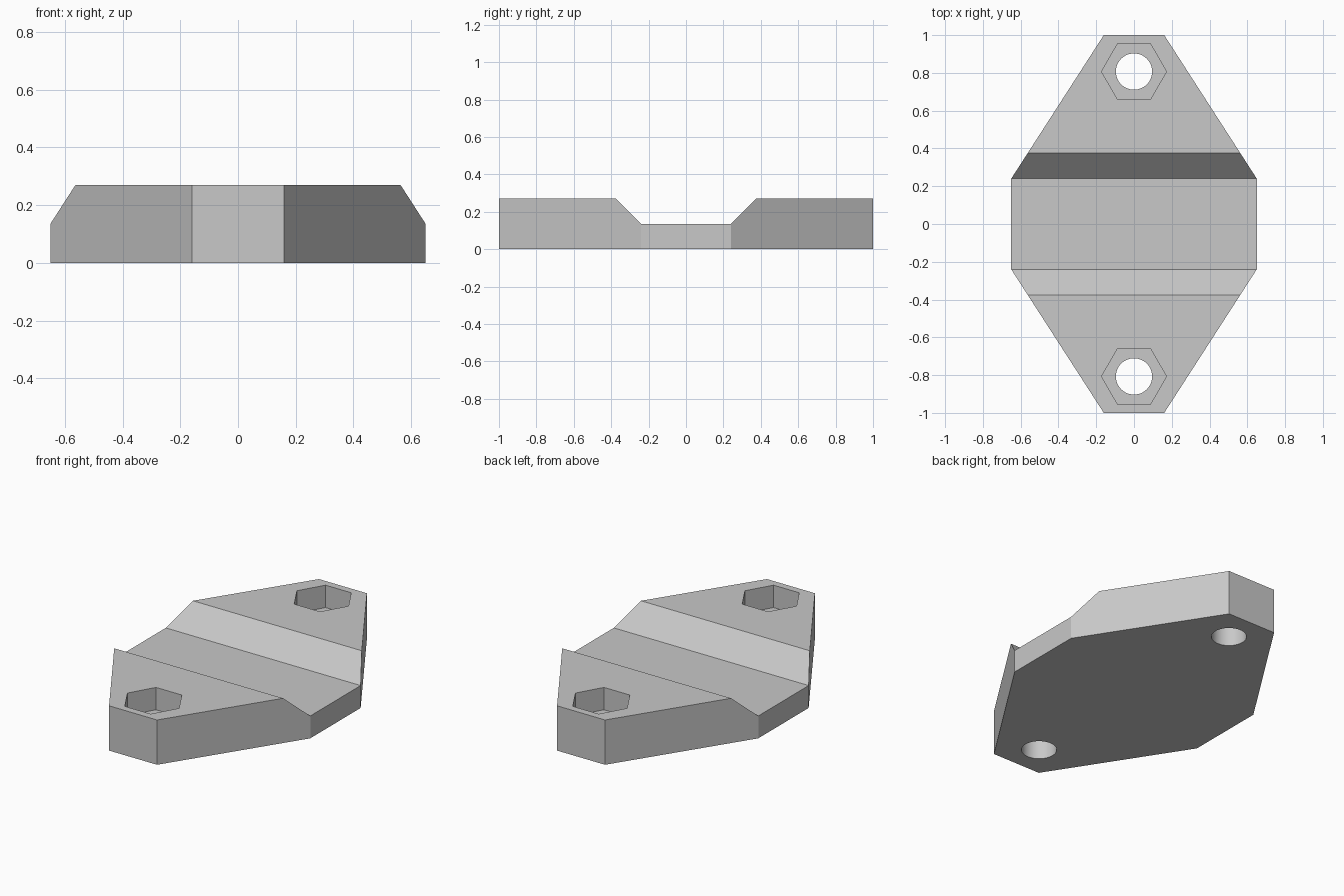
import bpy, bmesh, math
from mathutils import Matrix

cube = bpy.data.objects.get("Cube")
if cube:
    bpy.data.objects.remove(cube, do_unlink=True)

HEIGHT = 0.27
FLOOR = 0.135      # channel floor and nut pocket floor
BOLT_Y = 0.807

grey = bpy.data.materials.new("light_grey")
grey.use_nodes = True
colour = (0.58, 0.58, 0.58, 1)
grey.diffuse_color = colour
grey.node_tree.nodes["Principled BSDF"].inputs["Base Color"].default_value = colour


def prism(name, points, offset):
    """Extrude a closed polygon along an offset."""
    bm = bmesh.new()
    face = bm.faces.new([bm.verts.new(p) for p in points])
    top = bmesh.ops.extrude_face_region(bm, geom=[face])["geom"]
    bmesh.ops.translate(bm, vec=offset,
                        verts=[v for v in top if isinstance(v, bmesh.types.BMVert)])
    bmesh.ops.recalc_face_normals(bm, faces=bm.faces)
    mesh = bpy.data.meshes.new(name)
    bm.to_mesh(mesh)
    bm.free()
    mesh.materials.append(grey)
    obj = bpy.data.objects.new(name, mesh)
    bpy.context.collection.objects.link(obj)
    return obj


def ring(sides, radius, y, z):
    return [(radius * math.cos(math.tau * i / sides),
             y + radius * math.sin(math.tau * i / sides), z) for i in range(sides)]


def cut(target, cutter):
    mod = target.modifiers.new(cutter.name, "BOOLEAN")
    mod.operation = "DIFFERENCE"
    mod.solver = "EXACT"
    mod.object = cutter
    bpy.context.view_layer.objects.active = target
    bpy.ops.object.modifier_apply(modifier=mod.name)
    bpy.data.objects.remove(cutter, do_unlink=True)


# Eight-sided clamp plate
half = [(0.16, -1), (0.65, -0.24), (0.65, 0.24), (0.16, 1)]
outline = half + [(-x, y) for x, y in reversed(half)]
plate = prism("clamp_plate", [(x, y, 0) for x, y in outline], (0, 0, HEIGHT))

# Sloped channel across the middle
slope = [(-0.24, FLOOR), (0.24, FLOOR), (0.475, 0.37), (-0.475, 0.37)]
cut(plate, prism("channel_cutter", [(-1, y, z) for y, z in slope], (2, 0, 0)))

# Hexagonal nut pockets and round bolt holes
for y in (-BOLT_Y, BOLT_Y):
    cut(plate, prism("pocket_cutter", ring(6, 0.172, y, FLOOR), (0, 0, 0.3)))
    cut(plate, prism("bolt_cutter", ring(48, 0.096, y, -0.1), (0, 0, 0.5)))

# Smooth bolt holes, sharp edges elsewhere
bpy.ops.object.select_all(action="DESELECT")
plate.select_set(True)
bpy.context.view_layer.objects.active = plate
bpy.ops.object.shade_smooth_by_angle(angle=math.radians(30))
